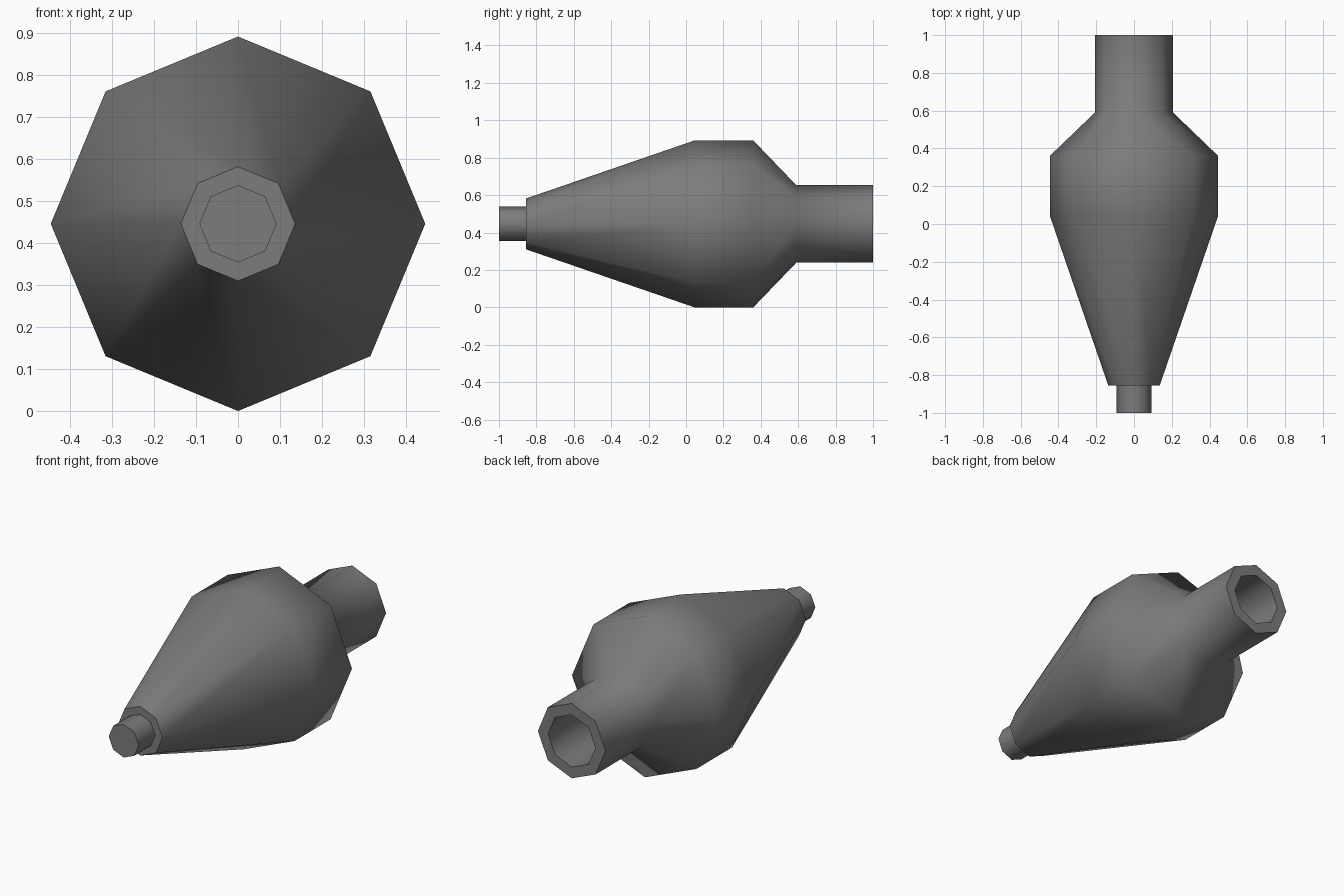
import bpy, bmesh, math

SIDES = 8
AXIS_Z = 0.446

cube = bpy.data.objects.get("Cube")
if cube:
    bpy.data.objects.remove(cube, do_unlink=True)


def make_material(name, rgb):
    mat = bpy.data.materials.new(name)
    mat.use_nodes = True
    colour = (*rgb, 1)
    mat.diffuse_color = colour
    mat.node_tree.nodes["Principled BSDF"].inputs["Base Color"].default_value = colour
    return mat


def lathe(name, profile, mat):
    """Spin (y, radius) points round the long axis and cap both ends."""
    bm = bmesh.new()
    rings = []
    for y, r in profile:
        angles = [math.tau * i / SIDES for i in range(SIDES)]
        rings.append([bm.verts.new((r * math.cos(a), y, r * math.sin(a))) for a in angles])
    for a, b in zip(rings, rings[1:]):
        for i in range(SIDES):
            j = (i + 1) % SIDES
            bm.faces.new((a[i], a[j], b[j], b[i]))
    bm.faces.new(rings[0])
    bm.faces.new(rings[-1])
    bmesh.ops.recalc_face_normals(bm, faces=bm.faces)
    mesh = bpy.data.meshes.new(name)
    bm.to_mesh(mesh)
    bm.free()
    mesh.materials.append(mat)
    obj = bpy.data.objects.new(name, mesh)
    obj.location.z = AXIS_Z
    bpy.context.collection.objects.link(obj)
    bpy.ops.object.select_all(action="DESELECT")
    obj.select_set(True)
    bpy.context.view_layer.objects.active = obj
    bpy.ops.object.shade_smooth_by_angle(angle=math.radians(60))
    return obj


grey = make_material("dark grey metal", (0.2, 0.2, 0.2))

# Tapered body, rear neck and the hollow bore inside it
lathe("body", [(-0.855, 0.136), (0.045, 0.446), (0.36, 0.446), (0.59, 0.207),
               (1, 0.207), (1, 0.145), (0.59, 0.145)], grey)

# Short plug on the nose
lathe("nose_plug", [(-1, 0.092), (-0.85, 0.092)], grey)
